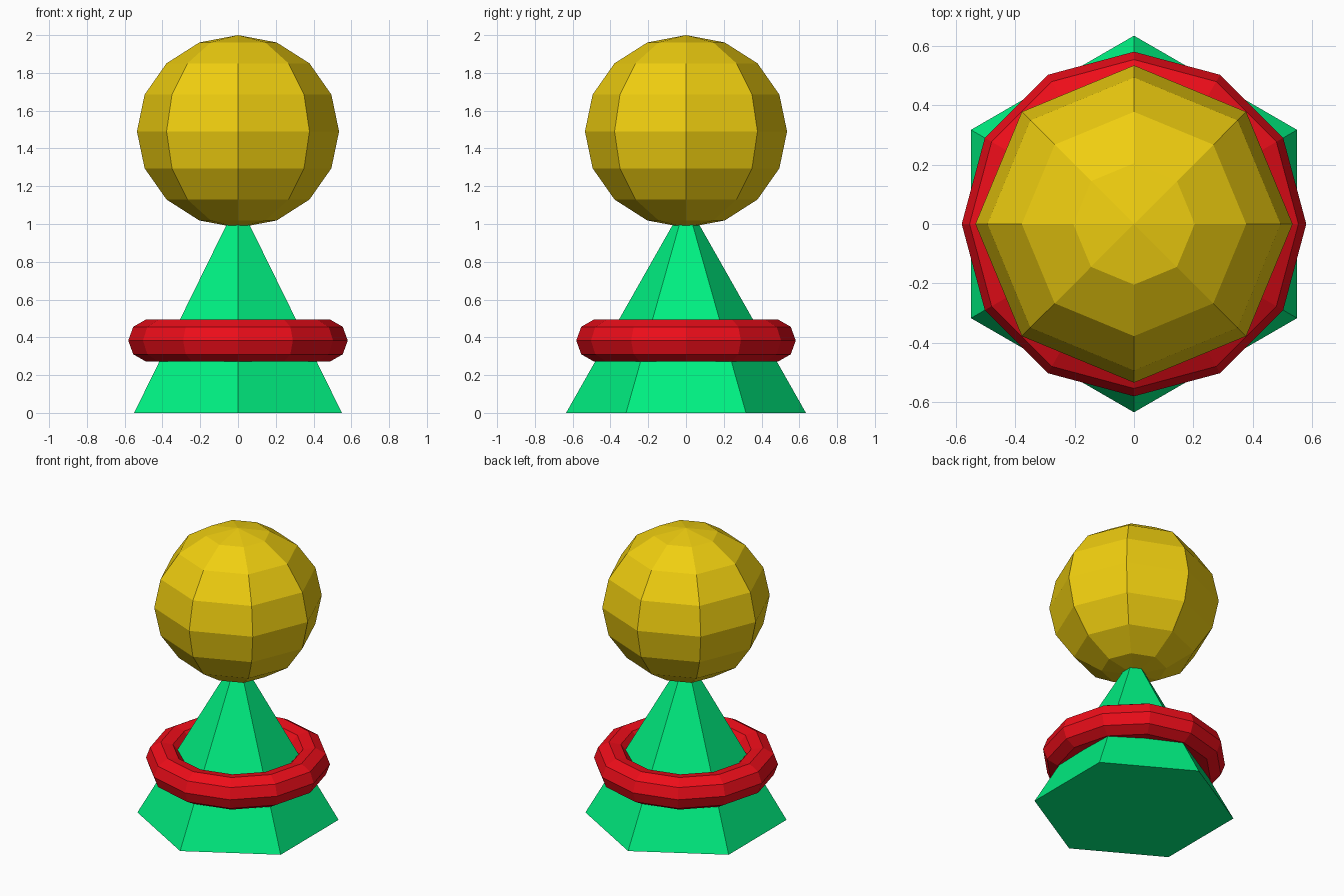
import bpy
from math import pi

if "Cube" in bpy.data.objects:
    bpy.data.objects.remove(bpy.data.objects["Cube"])


def finish(name, color, scale_z=1.0):
    ob = bpy.context.object
    ob.name = name
    ob.scale.z = scale_z
    mat = bpy.data.materials.new(name + "_color")
    mat.diffuse_color = (*color, 1)
    mat.use_nodes = True
    mat.node_tree.nodes["Principled BSDF"].inputs["Base Color"].default_value = mat.diffuse_color
    ob.data.materials.append(mat)
    return ob


# Six-sided cone body, points facing front and back, tip inside the ball
H = 1.12
bpy.ops.mesh.primitive_cone_add(vertices=6, radius1=0.635, radius2=0,
                                depth=H, location=(0, 0, H / 2))
finish("cone_body", (0.0, 0.87, 0.22))

# Ring around the body
bpy.ops.mesh.primitive_torus_add(major_segments=12, minor_segments=9,
                                 major_radius=0.468, minor_radius=0.113,
                                 location=(0, 0, 0.383))
finish("collar_ring", (0.85, 0.004, 0.01))

# Faceted ball head, slightly flattened
bpy.ops.mesh.primitive_uv_sphere_add(segments=8, ring_count=8, radius=0.535,
                                     location=(0, 0, 1.49))
finish("ball_head", (0.87, 0.62, 0.005), 0.51 / 0.535)
